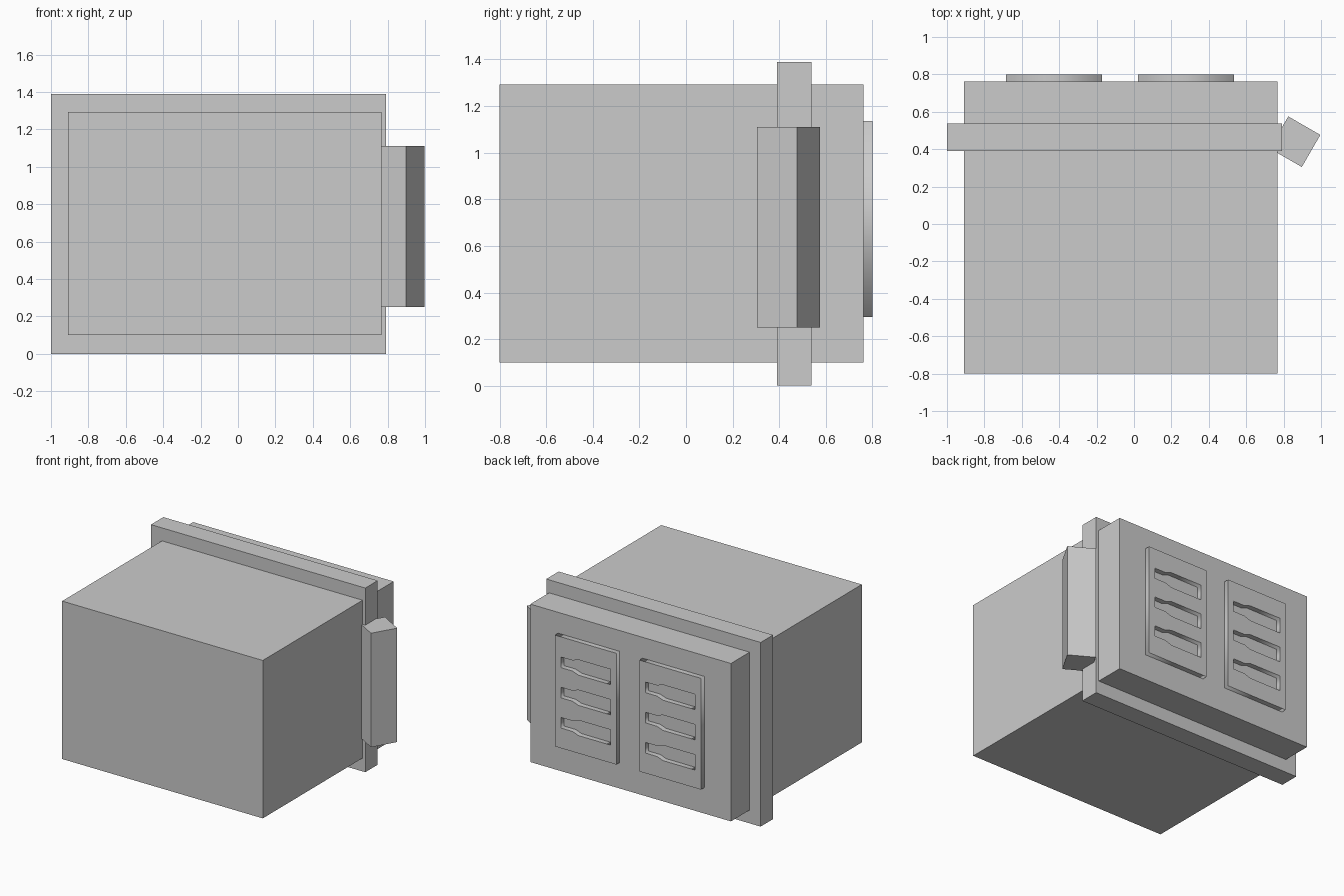
import bpy
from math import radians

if "Cube" in bpy.data.objects:
    bpy.data.objects.remove(bpy.data.objects["Cube"], do_unlink=True)

grey = bpy.data.materials.new("light_grey")
grey.use_nodes = True
colour = (0.6, 0.6, 0.6, 1)
grey.diffuse_color = colour
grey.node_tree.nodes["Principled BSDF"].inputs["Base Color"].default_value = colour


def box(name, x, y, z, turn=0):
    """Box from (low, high) ranges, turned about its own vertical axis."""
    ranges = (x, y, z)
    bpy.ops.mesh.primitive_cube_add(size=1, location=[(a + b) / 2 for a, b in ranges])
    obj = bpy.context.object
    obj.name = name
    obj.scale = [b - a for a, b in ranges]
    obj.rotation_euler.z = radians(turn)
    obj.data.materials.append(grey)
    return obj


def outline(curve, points):
    spline = curve.splines.new("POLY")
    spline.points.add(len(points) - 1)
    for point, (x, z) in zip(spline.points, points):
        point.co = (x, z, 0, 1)
    spline.use_cyclic_u = True


def slotted_plate(name, centre_x):
    """Flat plate with three bottle-shaped slots, narrow end towards +x."""
    curve = bpy.data.curves.new(name + "_outline", "CURVE")
    curve.dimensions = "2D"
    curve.fill_mode = "BOTH"
    curve.extrude = 0.02
    w, h = 0.2575, 0.42
    outline(curve, [(-w, -h), (w, -h), (w, h), (-w, h)])
    upper = [(0.207, 0.04), (0.11, 0.04), (0.06, 0.058), (-0.207, 0.058)]
    lower = [(x, -z) for x, z in reversed(upper)]
    for row in (-1, 0, 1):
        outline(curve, [(x, z + row * 0.228) for x, z in upper + lower])
    source = bpy.data.objects.new(name + "_source", curve)
    bpy.context.collection.objects.link(source)
    bpy.context.view_layer.update()
    evaluated = source.evaluated_get(bpy.context.evaluated_depsgraph_get())
    mesh = bpy.data.meshes.new_from_object(evaluated)
    bpy.data.objects.remove(source, do_unlink=True)
    mesh.materials.clear()
    mesh.materials.append(grey)
    plate = bpy.data.objects.new(name, mesh)
    plate.location = (centre_x, 0.78, 0.715)
    plate.rotation_euler.x = radians(90)
    bpy.context.collection.objects.link(plate)


# Main housing and the flange around it
box("housing", (-0.908, 0.767), (-0.8, 0.761), (0.1, 1.292))
box("flange", (-1, 0.79), (0.39, 0.538), (0, 1.39))

# Upright grip, turned at the side of the flange
box("side_grip", (0.762, 0.96), (0.341, 0.539), (0.25, 1.11), turn=-30)

# Slotted plates on the back
slotted_plate("left_slot_plate", 0.278)
slotted_plate("right_slot_plate", -0.428)
